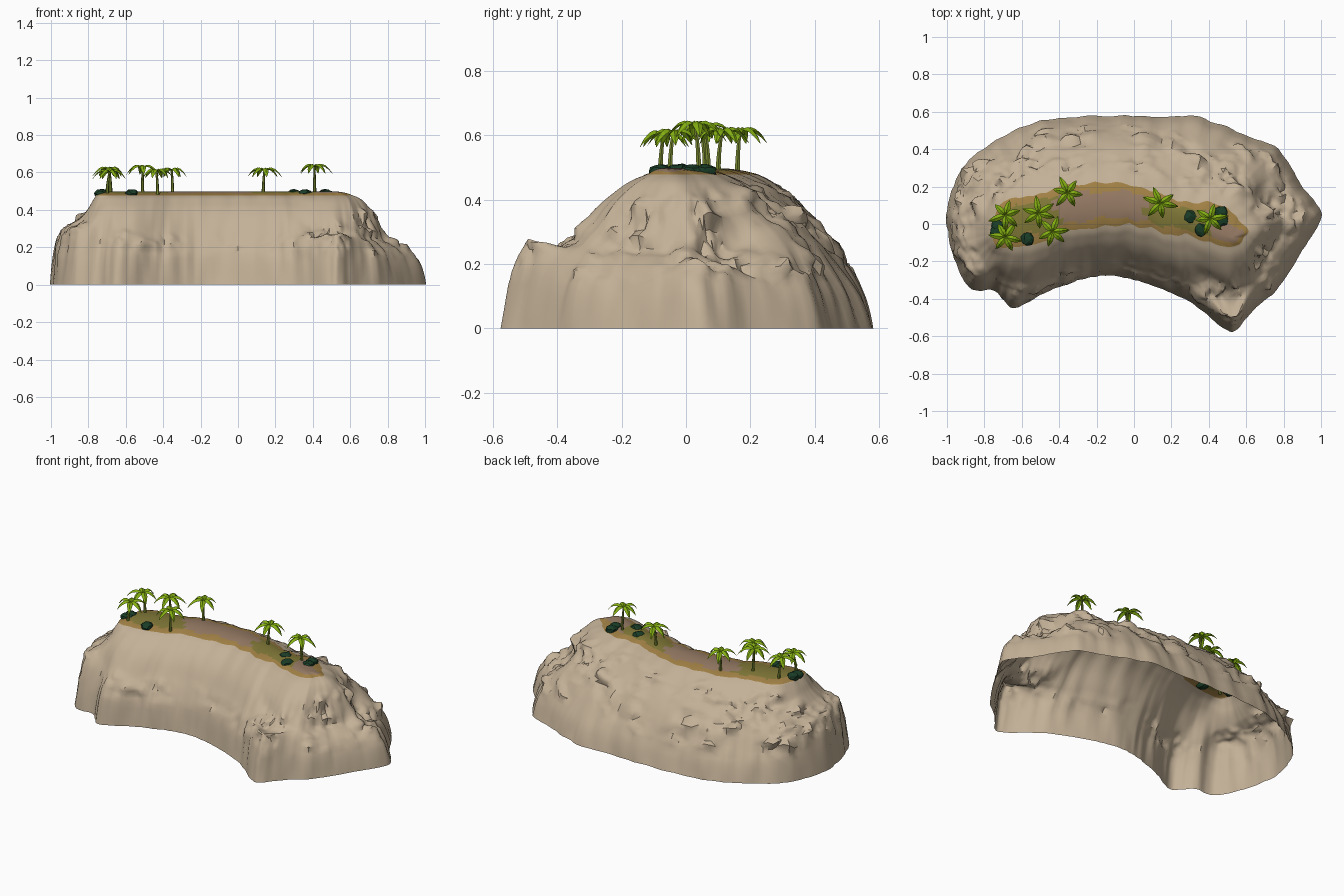
import bpy, bmesh, math, random
from mathutils import Vector, noise

random.seed(4)
cube = bpy.data.objects.get("Cube")
if cube:
    bpy.data.objects.remove(cube)


def material(name, r, g, b):
    m = bpy.data.materials.new(name)
    m.diffuse_color = (r, g, b, 1)
    m.use_nodes = True
    m.node_tree.nodes["Principled BSDF"].inputs["Base Color"].default_value = (r, g, b, 1)
    return m


rock = material("rock", .55, .44, .31)
sand = material("sand", .36, .22, .06)
grass = material("dry_grass", .22, .19, .04)
dirt = material("dirt", .31, .20, .13)
leaf = material("palm_leaf", .23, .43, .006)
bark = material("palm_trunk", .19, .25, .03)
shrub = material("shrub", .01, .046, .02)


def finish(name, bm, mats, angle=None):
    mesh = bpy.data.meshes.new(name)
    bm.to_mesh(mesh)
    bm.free()
    for m in mats:
        mesh.materials.append(m)
    ob = bpy.data.objects.new(name, mesh)
    bpy.context.collection.objects.link(ob)
    if angle:
        bpy.ops.object.select_all(action='DESELECT')
        ob.select_set(True)
        bpy.context.view_layer.objects.active = ob
        bpy.ops.object.shade_smooth_by_angle(angle=math.radians(angle))


# Outline stations: foot x, foot y, plateau rim x, plateau rim y
STATIONS = [
    (-1, .08, -.76, 0), (-.97, -.16, -.76, -.06), (-.88, -.34, -.74, -.12),
    (-.74, -.36, -.68, -.13), (-.65, -.45, -.6, -.12), (-.5, -.38, -.47, -.09),
    (-.36, -.32, -.35, -.04), (-.2, -.28, -.2, -.02), (0, -.3, 0, -.01),
    (.2, -.37, .18, -.05), (.36, -.46, .32, -.07), (.48, -.56, .42, -.11),
    (.55, -.57, .5, -.12), (.62, -.48, .56, -.11), (.78, -.33, .59, -.08),
    (.9, -.14, .6, -.04), (1, .05, .58, 0), (.9, .2, .55, .04),
    (.77, .4, .48, .09), (.58, .48, .4, .12), (.35, .57, .25, .12),
    (.1, .57, .06, .19), (-.2, .58, -.15, .22), (-.5, .55, -.38, .2),
    (-.71, .46, -.55, .15), (-.9, .32, -.68, .13)]
SUB, RINGS, TOP_RINGS, RIM, CROWN = 8, 32, 8, .478, .02

# Slope heights at shared steps from foot to rim
STEPS = (0, .08, .2, .35, .5, .65, .8, .9, 1)
SLOPES = {
    "back": (0, .1, .185, .275, .34, .39, .435, .46, RIM),
    "front": (0, .14, .22, .29, .36, .41, .445, .465, RIM),
    "right": (0, .11, .18, .22, .25, .37, .44, .465, RIM),
    "left": (0, .16, .28, .31, .33, .36, .4, .44, RIM),
    "spur": (0, .18, .26, .245, .28, .37, .43, .46, RIM)}


def clamp(v):
    return max(0, min(1, v))


def spline(p, f):
    """Catmull-Rom between p[1] and p[2]; works on numbers and vectors."""
    return .5 * (2 * p[1] + f * (p[2] - p[0])
                 + f * f * (2 * p[0] - 5 * p[1] + 4 * p[2] - p[3])
                 + f ** 3 * (3 * p[1] - p[0] - 3 * p[2] + p[3]))


def along(table, u):
    """Smooth lookup in a table, u from 0 to 1."""
    last = len(table) - 1
    i = min(int(u * last), last - 1)
    near = [table[max(0, min(last, i + k))] for k in (-1, 0, 1, 2)]
    return spline(near, u * last - i)


def cliff_point(foot, rim, ring):
    u = ring / RINGS
    rear = clamp((foot.y + .05) / .25)
    low = clamp((.45 - foot.y) / .2)
    ends = {"right": clamp((foot.x - .6) / .2) * low,
            "left": clamp((-foot.x - .75) / .15) * low,
            "spur": clamp((-.42 - foot.y) / .1)}
    z = along(SLOPES["front"], u) * (1 - rear) + along(SLOPES["back"], u) * rear
    for kind, w in ends.items():
        z += (along(SLOPES[kind], u) - z) * w
    p = foot.lerp(rim, along(STEPS, u))
    p.z = z
    out = (foot - rim).normalized()
    # Vertical folds on the lower wall, fading upward
    fold = noise.noise(Vector((foot.x * 13, foot.y * 13, z * 2)))
    fold += .6 * noise.noise(Vector((foot.x * 32, foot.y * 32, z * 3)))
    p += out * fold * .028 * (.35 + .65 * clamp(ring / 5)) * clamp(1.1 - z / .45)
    # Broken rock in patches: a thin band on the front, most of the slope elsewhere
    rough = max(rear, .8 * ends["right"], .4 * ends["left"], .4 * ends["spur"])
    upper = .28 + .18 * rough
    band = clamp((z - .13) / .06) * clamp((upper - z) / .04)
    patch = clamp(.6 + 1.8 * noise.noise(Vector((p.x * 5, p.y * 5, z * 7))))
    chip = noise.noise(Vector((p.x * 10, p.y * 10, z * 16)))
    fine = noise.noise(Vector((p.x * 24 + 7, p.y * 24, z * 24)))
    jag = (.06 * chip if chip > .15 else 0) + .02 * fine
    p += out * jag * band * patch * (.6 + .3 * rough)
    p.z += (.022 * fine + .02 * chip) * band * patch * (.6 + .4 * rough)
    return p


def spine(x):
    """Centre line of the curved plateau."""
    return .1 - .42 * (x + .17) ** 2 + (.04 * (x + .17) if x > 0 else 0)


def inner_colour(p):
    x = p.x + .05 * noise.noise(p * 14)
    if x < -.42 or .05 < x < .4:
        return 2
    return 3


# Island shell, open underneath: cliffs then the domed plateau
bm = bmesh.new()
columns = []
count = len(STATIONS)
for i in range(count):
    near = [Vector(STATIONS[(i + k) % count]) for k in (-1, 0, 1, 2)]
    for k in range(SUB):
        s = spline(near, k / SUB)
        foot, rim = Vector((s[0], s[1], 0)), Vector((s[2], s[3], 0))
        rim += (foot - rim).normalized() * .022 * noise.noise(rim * 16)
        col = [cliff_point(foot, rim, r) for r in range(RINGS + 1)]
        sx = round(max(-.68, min(.52, rim.x * .94)) / .04) * .04
        centre = Vector((sx, spine(sx), 0))
        for r in range(1, TOP_RINGS + 1):
            f = r / TOP_RINGS
            p = rim.lerp(centre, f)
            p.z = RIM + CROWN * f * (2 - f)
            col.append(p)
        columns.append([bm.verts.new(p) for p in col])
for c, col in enumerate(columns):
    nxt = columns[(c + 1) % len(columns)]
    for r in range(len(col) - 1):
        f = bm.faces.new((col[r], nxt[r], nxt[r + 1], col[r + 1]))
        if r >= RINGS:
            mid = f.calc_center_median()
            edge = 2.4 + 1.8 * noise.noise(mid * 12)
            f.material_index = inner_colour(mid) if r - RINGS > edge else 1
bmesh.ops.remove_doubles(bm, verts=bm.verts, dist=.0008)
bmesh.ops.triangulate(bm, faces=bm.faces)
finish("island", bm, [rock, sand, grass, dirt], 42)


def palm(index, x, y, top):
    bm = bmesh.new()
    lean = Vector((random.uniform(-.015, .015), random.uniform(-.015, .015), 0))
    base = Vector((x, y, RIM))
    crown = Vector((x, y, top)) + lean
    # Tapered, bent trunk
    rings = []
    for k in range(5):
        f = k / 4
        c = base.lerp(crown, f) - lean * f * (1 - f)
        rad = .0095 - .004 * f
        rings.append([bm.verts.new(c + Vector((math.cos(a), math.sin(a), 0)) * rad)
                      for a in (math.tau * j / 6 for j in range(6))])
    for lo, hi in zip(rings, rings[1:]):
        for j in range(6):
            bm.faces.new((lo[j], lo[j - 5], hi[j - 5], hi[j]))
    # Arched fronds folded along a middle rib
    turn = random.uniform(0, math.tau)
    for n in range(6):
        a = turn + math.tau * n / 6 + random.uniform(-.2, .2)
        d, side = Vector((math.cos(a), math.sin(a), 0)), Vector((-math.sin(a), math.cos(a), 0))
        length = random.uniform(.078, .098)
        rows = []
        for k in range(6):
            f = k / 5
            mid = crown + d * length * f
            mid.z += .09 * f - .125 * f * f
            w = .004 + .013 * math.sin(math.pi * f ** .8) if k < 5 else .001
            drop = Vector((0, 0, w * .6))
            rows.append([bm.verts.new(v) for v in
                         (mid - side * w - drop, mid, mid + side * w - drop)])
        for lo, hi in zip(rows, rows[1:]):
            for j in range(2):
                f = bm.faces.new((lo[j], hi[j], hi[j + 1], lo[j + 1]))
                f.normal_update()
                if f.normal.z < 0:
                    f.normal_flip()
                f.material_index = 1
    finish(f"palm_{index}", bm, [bark, leaf])


PALMS = [(-.68, .06, .615), (-.7, -.08, .6), (-.51, .07, .625), (-.43, -.05, .605),
         (-.35, .16, .61), (.135, .1, .61), (.41, .04, .63)]
for n, spot in enumerate(PALMS):
    palm(n + 1, *spot)

# Low angular shrubs
SHRUBS = [(-.73, -.01), (-.735, -.04), (-.57, -.08), (.3, .04), (.36, -.03),
          (.47, .02), (.465, .06)]
for n, (x, y) in enumerate(SHRUBS):
    bm = bmesh.new()
    bmesh.ops.create_icosphere(bm, subdivisions=2, radius=.037)
    for v in bm.verts:
        v.co *= random.uniform(.85, 1.1)
        v.co.z *= .65
        v.co += Vector((x, y, RIM + .01))
    finish(f"shrub_{n + 1}", bm, [shrub])
